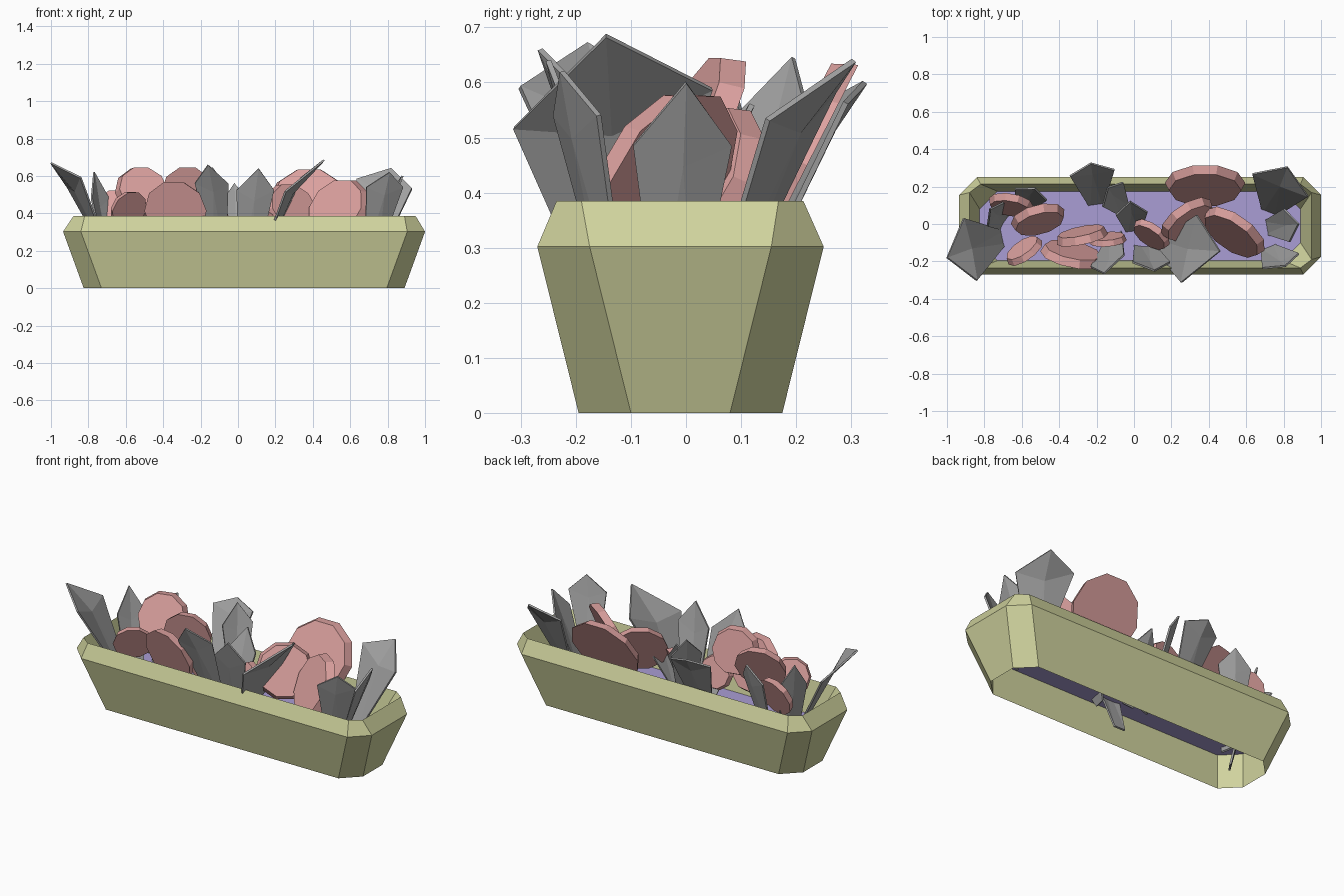
import bpy, bmesh
from math import sin, cos, radians, pi
from mathutils import Vector

if "Cube" in bpy.data.objects:
    bpy.data.objects.remove(bpy.data.objects["Cube"])


def material(name, rgb):
    m = bpy.data.materials.new(name)
    m.diffuse_color = (*rgb, 1)
    m.use_nodes = True
    m.node_tree.nodes["Principled BSDF"].inputs["Base Color"].default_value = m.diffuse_color
    return m


def add_mesh(name, verts, faces, mat):
    me = bpy.data.meshes.new(name)
    me.from_pydata([tuple(v) for v in verts], [], faces)
    bm = bmesh.new()
    bm.from_mesh(me)
    bmesh.ops.recalc_face_normals(bm, faces=bm.faces)
    bm.to_mesh(me)
    bm.free()
    ob = bpy.data.objects.new(name, me)
    bpy.context.collection.objects.link(ob)
    me.materials.append(mat)
    return ob


def octagon(x0, x1, y0, y1, cx, cy, z):
    """Rectangle with cut corners, cx and cy being the cut sizes."""
    return [(x0 + cx, y0, z), (x1 - cx, y0, z), (x1, y0 + cy, z), (x1, y1 - cy, z),
            (x1 - cx, y1, z), (x0 + cx, y1, z), (x0, y1 - cy, z), (x0, y0 + cy, z)]


green = material("planter_green", (0.63, 0.65, 0.34))
pink = material("flower_pink", (0.72, 0.36, 0.35))
purple = material("soil_purple", (0.40, 0.34, 0.66))
grey = material("leaf_grey", (0.36, 0.36, 0.36))

# Planter: outer wall, slanted lip, inner wall, open underside
foot = (-0.825, 0.89, -0.195, 0.175, 0.095, 0.095)
rings = [octagon(*foot, 0),
         octagon(-0.935, 1.0, -0.27, 0.25, 0.095, 0.095, 0.302),
         octagon(-0.88, 0.95, -0.235, 0.213, 0.06, 0.045, 0.385),
         octagon(*foot, 0.2)]
faces = []
for k in range(4):
    for i in range(8):
        j, n = (i + 1) % 8, (k + 1) % 4
        faces.append((k * 8 + i, k * 8 + j, n * 8 + j, n * 8 + i))
add_mesh("planter", sum(rings, []), faces, green)

# Soil
add_mesh("soil", octagon(*foot, 0.2), [tuple(range(8))], purple)


# Leaves: folded plates, narrow at the foot, bending outward to a blunt point
def leaf(i, foot, tip, width, yaw, s=0.7, lift=0.04, rise=0.0):
    base, tip = Vector(foot), Vector(tip)
    side = Vector((cos(radians(yaw)), sin(radians(yaw)), 0))
    half = side * width / 2 + Vector((0, 0, rise / 2))
    mid = base.lerp(tip, s) + Vector((0, 0, lift))
    normal = (tip - base).cross(side).normalized()
    if normal.z < 0:
        normal.negate()
    v = [base - side * 0.035, base + side * 0.035, mid + half, tip,
         mid - half, mid.lerp(base, 0.1) - normal * 0.015]
    ob = add_mesh(f"leaf_{i}", v, [(k, (k + 1) % 5, 5) for k in range(5)], grey)
    mod = ob.modifiers.new("thickness", "SOLIDIFY")
    mod.thickness, mod.offset = 0.01, 0


# foot; tip; width; direction of width; then widest point, its lift, side slope
leaves = [
    ((-0.69, -0.07, 0.16), (-1.00, -0.18, 0.67), 0.34, -78, 0.6, 0.1, 0.05),
    ((-0.66, -0.01, 0.02), (-0.77, 0.08, 0.62), 0.16, 55),
    ((-0.60, 0.08, 0.16), (-0.53, 0.19, 0.60), 0.18, -20),
    ((-0.20, 0.09, 0.16), (-0.23, 0.325, 0.60), 0.24, 8, 0.78, 0.06),
    ((-0.05, 0.07, 0.16), (-0.14, 0.195, 0.645), 0.17, 50),
    ((0.00, -0.05, 0.16), (-0.02, 0.12, 0.56), 0.17, 5, 0.62),
    ((-0.10, -0.04, 0.16), (-0.16, -0.265, 0.66), 0.19, 20, 0.7, 0.05),
    ((0.04, -0.07, 0.02), (0.11, -0.25, 0.64), 0.20, 0, 0.75),
    ((0.13, -0.12, 0.16), (0.46, -0.145, 0.685), 0.37, 77, 0.5, 0.13, 0.07),
    ((0.72, 0.05, 0.16), (0.82, 0.305, 0.64), 0.32, -22, 0.62, 0.1, -0.05),
    ((0.71, -0.12, 0.16), (0.81, -0.225, 0.62), 0.21, 22, 0.74),
    ((0.70, -0.02, 0.16), (0.88, 0.00, 0.60), 0.18, 100, 0.65),
]
for i, p in enumerate(leaves):
    leaf(i + 1, *p)


# Flowers: thick ten-sided discs with one face smaller, standing in the soil
def flower(i, x, y, z, r, yaw, tilt):
    bm = bmesh.new()
    bmesh.ops.create_cone(bm, cap_ends=True, segments=10, radius1=r,
                          radius2=r * 0.9, depth=min(0.045, r * 0.32))
    me = bpy.data.meshes.new(f"flower_{i}")
    bm.to_mesh(me)
    bm.free()
    me.materials.append(pink)
    ob = bpy.data.objects.new(f"flower_{i}", me)
    ob.location = (x, y, z)
    ob.rotation_euler = (0, pi / 2 - radians(tilt), radians(yaw))
    bpy.context.collection.objects.link(ob)


# centre; radius; heading of the face; upward tilt
flowers = [
    (0.38, 0.20, 0.46, 0.215, -90, 27),
    (0.29, 0.02, 0.42, 0.16, -55, 25),
    (0.53, -0.05, 0.42, 0.19, -125, 25),
    (0.09, -0.06, 0.34, 0.11, -125, 25),
    (-0.28, -0.06, 0.52, 0.14, 102, 12),
    (-0.33, -0.16, 0.42, 0.17, 78, 18),
    (-0.14, -0.08, 0.35, 0.10, 95, 15),
    (-0.51, 0.02, 0.52, 0.148, -75, 25),
    (-0.66, 0.10, 0.42, 0.12, -100, 22),
    (-0.59, -0.14, 0.42, 0.11, 125, 22),
]
for i, p in enumerate(flowers):
    flower(i + 1, *p)
